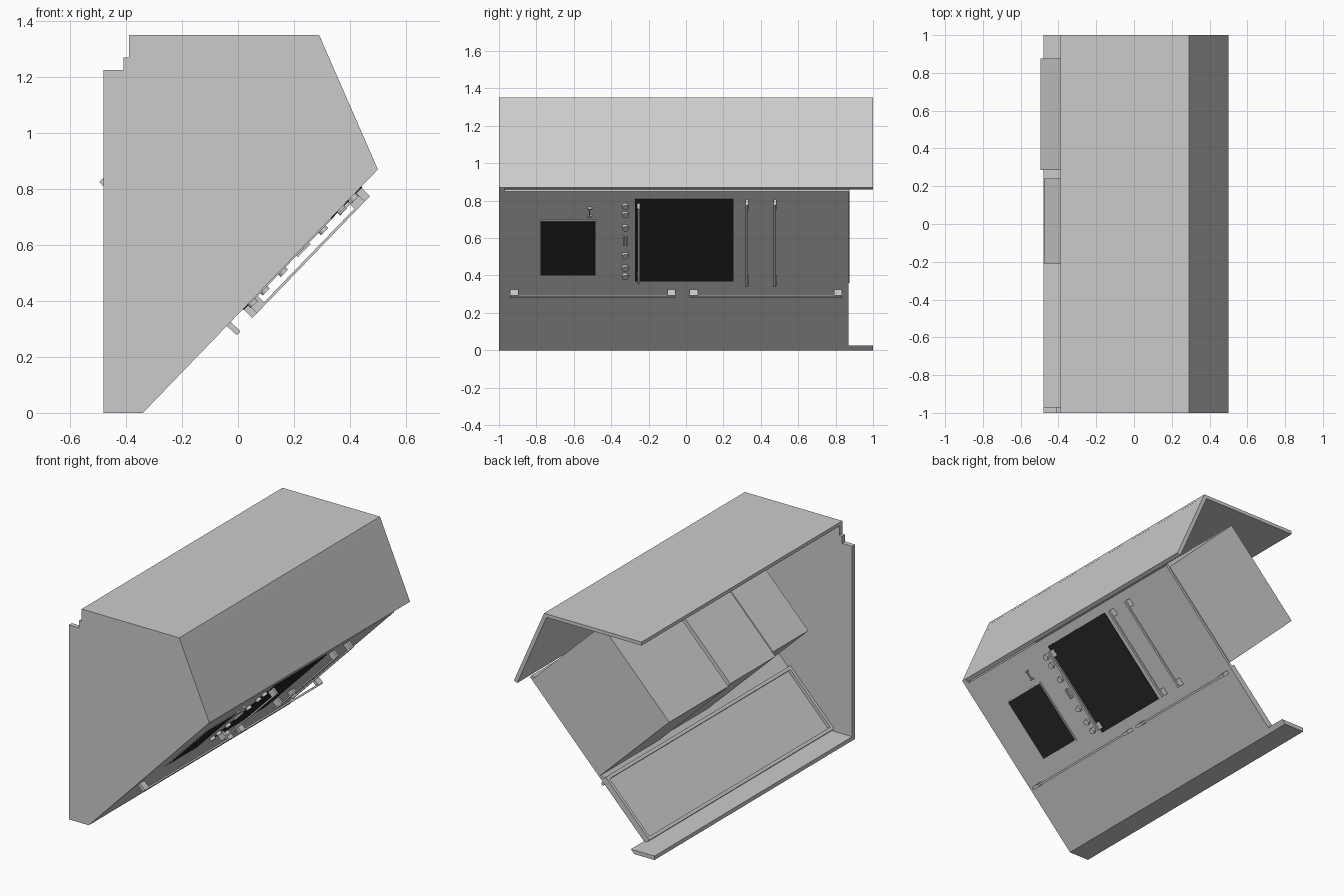
import bpy, bmesh, math
from mathutils import Matrix, Vector

cube = bpy.data.objects.get("Cube")
if cube:
    bpy.data.objects.remove(cube, do_unlink=True)


def material(name, rgb):
    m = bpy.data.materials.new(name)
    m.use_nodes = True
    m.diffuse_color = (*rgb, 1)
    m.node_tree.nodes["Principled BSDF"].inputs["Base Color"].default_value = (*rgb, 1)
    return m


GREY = material("light_grey", (0.6, 0.6, 0.6))
BLACK = material("black_glass", (0.02, 0.02, 0.02))

# Tilted cabinet frame: local x runs up the slope, y along the unit, z inward
A = math.atan2(0.87, 0.84)
C, S = math.cos(A), math.sin(A)
TILT = Matrix(((C, 0, -S, -0.34), (0, 1, 0, 0), (S, 0, C, 0), (0, 0, 0, 1)))


def finish(name, bm, mat, matrix=None):
    bmesh.ops.recalc_face_normals(bm, faces=bm.faces)
    me = bpy.data.meshes.new(name)
    bm.to_mesh(me)
    bm.free()
    me.materials.append(mat)
    ob = bpy.data.objects.new(name, me)
    bpy.context.collection.objects.link(ob)
    if matrix:
        ob.matrix_world = matrix
    return ob


def add_box(bm, s, y, d):
    """Box between the given ranges on each axis."""
    size = Vector((s[1] - s[0], y[1] - y[0], d[1] - d[0]))
    mid = Vector((s[0] + s[1], y[0] + y[1], d[0] + d[1])) / 2
    bmesh.ops.create_cube(bm, size=1, matrix=Matrix.Translation(mid) @ Matrix.Diagonal((*size, 1)))


def tilted(name, *boxes, mat=GREY):
    bm = bmesh.new()
    for b in boxes:
        add_box(bm, *b)
    return finish(name, bm, mat, TILT)


def extruded(name, profile, y0, y1):
    """Profile in x and z, extruded along y."""
    bm = bmesh.new()
    face = bm.faces.new([bm.verts.new((x, y0, z)) for x, z in profile])
    new = bmesh.ops.extrude_face_region(bm, geom=[face])["geom"]
    bmesh.ops.translate(bm, vec=(0, y1 - y0, 0),
                        verts=[v for v in new if isinstance(v, bmesh.types.BMVert)])
    return finish(name, bm, GREY)


# Outer shell
extruded("side_panel", [(-0.48, 0), (-0.34, 0), (0.50, 0.87), (0.29, 1.35), (-0.39, 1.35),
                        (-0.39, 1.27), (-0.41, 1.27), (-0.41, 1.225), (-0.48, 1.225)], -1, -0.97)
extruded("ceiling", [(-0.39, 1.328), (0.30, 1.328), (0.29, 1.35), (-0.39, 1.35)], -0.97, 1)
extruded("upper_panel", [(0.2995, 1.328), (0.50, 0.87), (0.477, 0.86), (0.273, 1.328)], -0.97, 1)
extruded("floor_strip", [(-0.48, 0), (-0.34, 0), (-0.316, 0.025), (-0.48, 0.025)], -0.97, 1)

# Cabinet front with a raised rim behind its lower part
Y0, Y1 = -0.97, 0.87
tilted("cabinet_front", ((0.02, 1.18), (Y0, Y1), (0, 0.02)))
tilted("lower_cabinet_rim",
       ((0.02, 0.04), (Y0, Y1), (0.02, 0.04)),
       ((0.44, 0.46), (Y0, Y1), (0.02, 0.04)),
       ((0.04, 0.44), (Y0, Y0 + 0.02), (0.02, 0.04)),
       ((0.04, 0.44), (Y1 - 0.02, Y1), (0.02, 0.04)))

# Appliance bodies behind the front
tilted("fridge_body", ((0.485, 1.16), (0.285, 0.875), (0.015, 0.685)))
tilted("oven_body", ((0.495, 1.145), (-0.21, 0.24), (0.015, 0.668)))
tilted("microwave_body", ((0.542, 1.0), (-0.80, -0.45), (0.015, 0.458)))

# Glass plates
tilted("oven_glass", ((0.515, 1.125), (-0.272, 0.253), (-0.004, 0.002)), mat=BLACK)
tilted("microwave_glass", ((0.56, 0.96), (-0.777, -0.483), (-0.004, 0.002)), mat=BLACK)
tilted("microwave_frame",
       ((0.553, 0.56), (-0.784, -0.476), (-0.005, 0.002)),
       ((0.96, 0.967), (-0.784, -0.476), (-0.005, 0.002)),
       ((0.56, 0.96), (-0.784, -0.777), (-0.005, 0.002)),
       ((0.56, 0.96), (-0.483, -0.476), (-0.005, 0.002)))

# Upright handles: a bar on two standoffs
for name, y, s0, s1 in (("fridge_handle_outer", 0.475, 0.516, 1.121),
                        ("fridge_handle_inner", 0.325, 0.516, 1.121),
                        ("oven_handle", -0.253, 0.54, 1.095)):
    tilted(name,
           ((s0, s1), (y - 0.007, y + 0.007), (-0.046, -0.037)),
           ((s0, s0 + 0.045), (y - 0.008, y + 0.008), (-0.037, 0.002)),
           ((s1 - 0.045, s1), (y - 0.008, y + 0.008), (-0.037, 0.002)))

# Drawer handles running along the unit
for name, y0, y1 in (("drawer_handle_right", -0.94, -0.055), ("drawer_handle_left", 0.02, 0.835)):
    tilted(name,
           ((0.436, 0.449), (y0, y1), (-0.05, -0.04)),
           ((0.432, 0.452), (y0, y0 + 0.045), (-0.046, 0.002)),
           ((0.432, 0.452), (y1 - 0.045, y1), (-0.046, 0.002)))

# Control knobs and switches beside the oven
bm = bmesh.new()
for s in (0.555, 0.617, 0.71, 0.917, 1.015, 1.075):
    bmesh.ops.create_cone(bm, cap_ends=True, segments=16, radius1=0.018, radius2=0.018, depth=0.018,
                          matrix=Matrix.Translation((s, -0.325, -0.008)))
finish("oven_knobs", bm, GREY, TILT)
tilted("oven_switches", *[((0.785, 0.85), (y - 0.005, y + 0.005), (-0.012, 0.002))
                          for y in (-0.333, -0.317)])

# Small microwave handle
tilted("microwave_handle",
       ((1.0, 1.065), (-0.518, -0.512), (-0.015, -0.008)),
       ((1.0, 1.008), (-0.527, -0.503), (-0.015, 0.002)),
       ((1.057, 1.065), (-0.527, -0.503), (-0.015, 0.002)))
